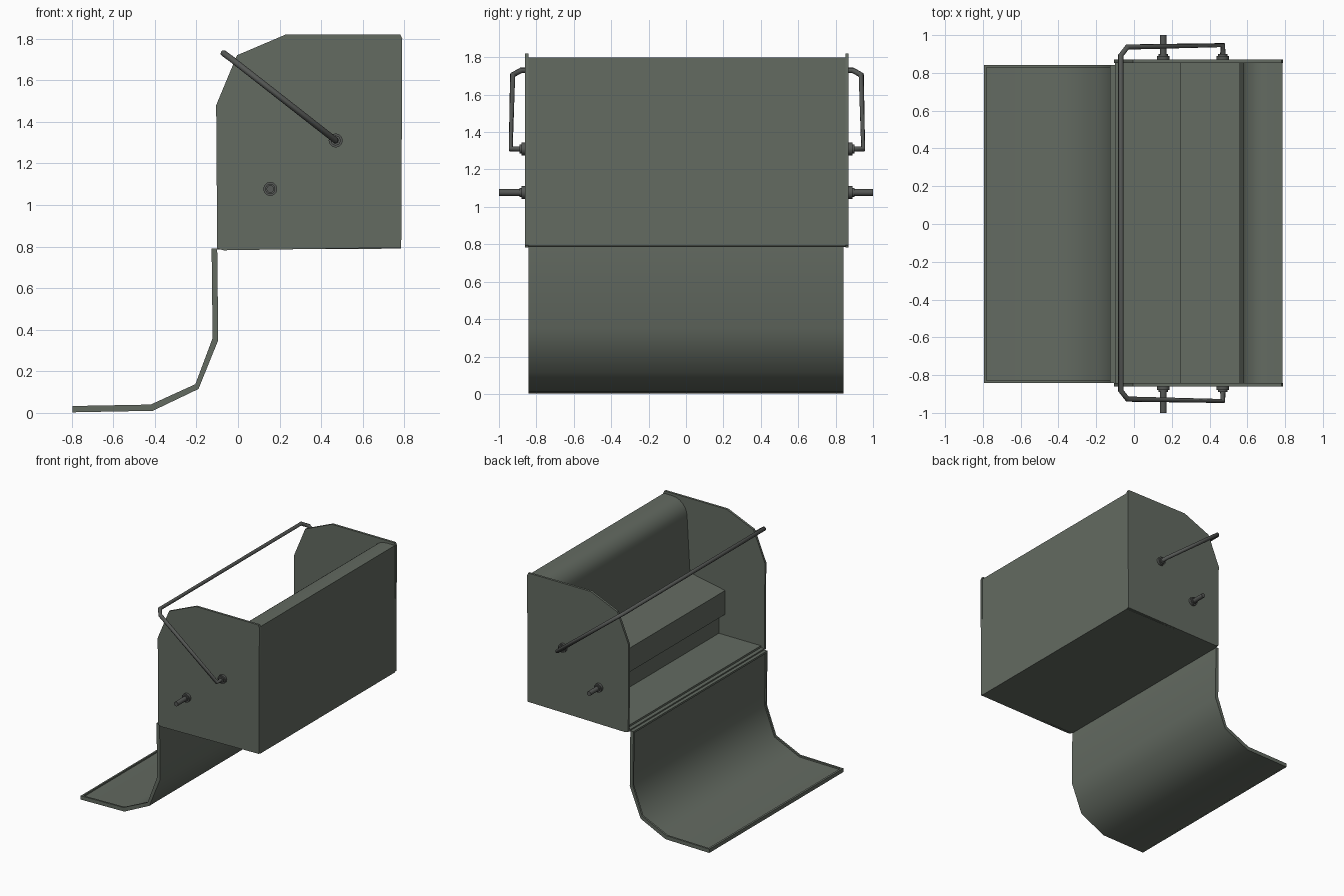
import bpy, bmesh, math
from mathutils import Vector

if "Cube" in bpy.data.objects:
    bpy.data.objects.remove(bpy.data.objects["Cube"])


def material(name, rgb):
    m = bpy.data.materials.new(name)
    m.diffuse_color = (*rgb, 1)
    m.use_nodes = True
    m.node_tree.nodes["Principled BSDF"].inputs["Base Color"].default_value = m.diffuse_color
    return m


PAINT = material("green_grey_paint", (0.125, 0.145, 0.12))
METAL = material("dark_metal", (0.09, 0.095, 0.09))


def finish(obj, mat, angle):
    obj.data.materials.append(mat)
    bpy.ops.object.select_all(action='DESELECT')
    obj.select_set(True)
    bpy.context.view_layer.objects.active = obj
    bpy.ops.object.shade_smooth_by_angle(angle=math.radians(angle))
    return obj


def extrude_profile(name, pts, y0, y1, angle=30):
    """Solid made by sweeping an x-z outline from y0 to y1."""
    bm = bmesh.new()
    face = bm.faces.new([bm.verts.new((x, y0, z)) for x, z in pts])
    new = bmesh.ops.extrude_face_region(bm, geom=[face], use_keep_orig=True)["geom"]
    bmesh.ops.translate(bm, vec=(0, y1 - y0, 0),
                        verts=[v for v in new if isinstance(v, bmesh.types.BMVert)])
    bmesh.ops.recalc_face_normals(bm, faces=bm.faces)
    me = bpy.data.meshes.new(name)
    bm.to_mesh(me)
    bm.free()
    obj = bpy.data.objects.new(name, me)
    bpy.context.collection.objects.link(obj)
    return finish(obj, PAINT, angle)


def rod(name, x, z, y0, y1, radius, sides=12):
    bpy.ops.mesh.primitive_cylinder_add(vertices=sides, radius=radius, depth=abs(y1 - y0),
                                        location=(x, (y0 + y1) / 2, z),
                                        rotation=(math.pi / 2, 0, 0))
    obj = bpy.context.object
    obj.name = name
    return finish(obj, METAL, 40)


# Case body: floor, undercut step, sloping shelf, inner wall and rounded top lip
lip = [(0.71 - 0.13 * math.cos(a), 1.67 + 0.13 * math.sin(a))
       for a in (math.radians(d) for d in range(0, 91, 15))]
body = [(0.785, 0.79), (-0.10, 0.785), (-0.10, 0.80), (-0.07, 0.80), (-0.07, 0.815),
        (0.30, 0.815), (0.30, 0.97), (0.245, 0.98), (0.245, 1.17), (0.555, 1.23),
        *lip, (0.785, 1.80)]
extrude_profile("case_body", body, -0.843, 0.853)

# End panels with clipped corners
panel = [(-0.10, 0.79), (-0.105, 1.48), (-0.005, 1.72), (0.23, 1.82),
         (0.78, 1.82), (0.79, 1.80), (0.785, 0.795), (-0.07, 0.782)]
extrude_profile("end_panel_front", panel, -0.86, -0.842)
extrude_profile("end_panel_back", panel, 0.852, 0.87)

# Hanging lid: curved sheet with a raised rim around its edges
outer = [(-0.10, 0.79), (-0.095, 0.35), (-0.19, 0.115), (-0.41, 0.01), (-0.795, 0.003)]
inner = [(-0.795, 0.033), (-0.42, 0.04), (-0.205, 0.138), (-0.122, 0.36), (-0.127, 0.79)]
middle = [(-0.795, 0.022), (-0.417, 0.028), (-0.198, 0.128), (-0.112, 0.357), (-0.117, 0.79)]
extrude_profile("lid_sheet", outer + middle, -0.83, 0.83, angle=48)
for side, s in (("front", -1), ("back", 1)):
    extrude_profile("lid_rim_" + side, outer + inner, s * 0.843, s * 0.828, angle=48)
extrude_profile("lid_rim_free_edge",
                [(-0.795, 0.003), (-0.78, 0.003), (-0.78, 0.034), (-0.795, 0.033)], -0.84, 0.84)
extrude_profile("lid_rim_hinge_edge",
                [(-0.127, 0.79), (-0.10, 0.79), (-0.10, 0.775), (-0.127, 0.775)], -0.84, 0.84)

# Hubs, pegs and pivots on each end
for side, s, wall in (("front", -1, -0.86), ("back", 1, 0.87)):
    for part, x, z in (("handle", 0.47, 1.31), ("peg", 0.155, 1.077)):
        rod(f"{part}_hub_{side}", x, z, wall - s * 0.005, wall + s * 0.02, 0.034)
        rod(f"{part}_collar_{side}", x, z, wall, wall + s * 0.03, 0.024)
    rod("peg_" + side, 0.155, 1.077, wall, s * 1.0, 0.018)

# Carrying handle: one bent rod from pivot to pivot
half = [(0.47, 0.86, 1.31), (0.47, 0.942, 1.31), (-0.035, 0.932, 1.705), (-0.07, 0.887, 1.73)]
path = [Vector((x, 0.005 - y, z)) for x, y, z in half]
path += [Vector((x, 0.005 + y, z)) for x, y, z in reversed(half)]
curve = bpy.data.curves.new("carrying_handle", 'CURVE')
curve.dimensions = '3D'
curve.bevel_depth = 0.015
curve.bevel_resolution = 2
curve.use_fill_caps = True
spline = curve.splines.new('POLY')
spline.points.add(len(path) - 1)
for p, co in zip(spline.points, path):
    p.co = (*co, 1)
handle = bpy.data.objects.new("carrying_handle", curve)
bpy.context.collection.objects.link(handle)
curve.materials.append(METAL)
